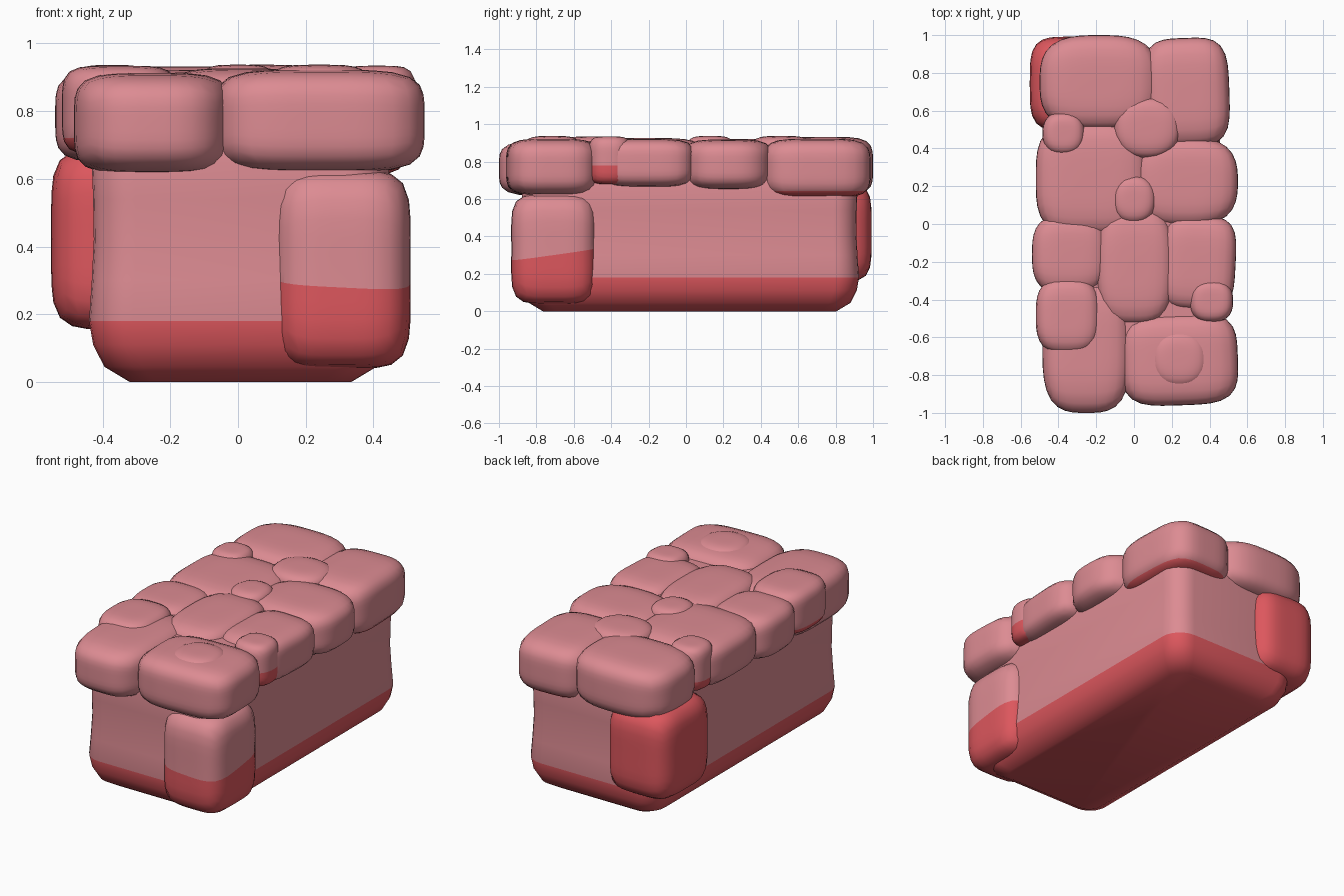
import bpy, bmesh, math
from mathutils import Vector

cube = bpy.data.objects.get("Cube")
if cube:
    bpy.data.objects.remove(cube)


def material(name, rgb):
    m = bpy.data.materials.new(name)
    m.use_nodes = True
    m.diffuse_color = (*rgb, 1)
    m.node_tree.nodes["Principled BSDF"].inputs["Base Color"].default_value = (*rgb, 1)
    return m


MATS = [material("dusty pink", (0.72, 0.26, 0.29)), material("warm red", (0.72, 0.095, 0.11))]


def finish(name, bm, level, slope=(0, 0), angle=70):
    """Split the mesh at a (tilted) height and paint the part below red."""
    normal = Vector((-slope[0], -slope[1], 1)).normalized()
    origin = Vector((0, 0, level))
    bmesh.ops.bisect_plane(bm, geom=bm.verts[:] + bm.edges[:] + bm.faces[:],
                           plane_co=origin, plane_no=normal, dist=0.0005)
    bmesh.ops.recalc_face_normals(bm, faces=bm.faces[:])
    for f in bm.faces:
        f.material_index = int((f.calc_center_median() - origin).dot(normal) < 0)
    mesh = bpy.data.meshes.new(name)
    bm.to_mesh(mesh)
    bm.free()
    for m in MATS:
        mesh.materials.append(m)
    obj = bpy.data.objects.new(name, mesh)
    bpy.context.collection.objects.link(obj)
    bpy.ops.object.select_all(action='DESELECT')
    obj.select_set(True)
    bpy.context.view_layer.objects.active = obj
    bpy.ops.object.shade_smooth_by_angle(angle=math.radians(angle))


def stone(name, xs, ys, zs, plan=3.2, side=4.5, red=0, slope=(0, 0), waist=0, turn=0):
    """Pillow-shaped block filling the ranges; plan and side set how square it is."""
    bm = bmesh.new()
    bmesh.ops.create_cube(bm, size=2)
    bmesh.ops.subdivide_edges(bm, edges=bm.edges[:], cuts=9, use_grid_fill=True)
    lo, hi = (Vector(v) for v in zip(xs, ys, zs))
    mid, half = (lo + hi) / 2, (hi - lo) / 2
    c, s = math.cos(math.radians(turn)), math.sin(math.radians(turn))
    for v in bm.verts:
        p = Vector([math.tan(a * math.pi / 4) for a in v.co])
        flat = (abs(p.x) ** plan + abs(p.y) ** plan) ** (side / plan)
        p /= (flat + abs(p.z) ** side) ** (1 / side)
        pinch = 1 - waist * (1 - p.z * p.z)
        x, y = p.x * half.x * pinch, p.y * half.y * pinch
        v.co = mid + Vector((x * c - y * s, x * s + y * c, p.z * half.z))
    finish(name, bm, red, slope)


def rounded_rect(x0, x1, y0, y1, r, steps=6):
    pts = []
    for k, (x, y) in enumerate(((x1 - r, y1 - r), (x0 + r, y1 - r),
                                (x0 + r, y0 + r), (x1 - r, y0 + r))):
        for i in range(steps + 1):
            a = math.pi / 2 * (k + i / steps)
            pts.append((x + r * math.cos(a), y + r * math.sin(a)))
    return pts


# Wall body: stacked rounded rectangles as (height, inset)
bm = bmesh.new()
rings = []
for z, d in ((0, 0.12), (0.045, 0.045), (0.11, 0.012), (0.18, 0), (0.3, 0.008),
             (0.42, 0.014), (0.54, 0.012), (0.65, 0.008), (0.78, 0.03), (0.88, 0.08)):
    outline = rounded_rect(-0.44 + d, 0.455 - d, -0.885 + d, 0.925 - d, 0.13 - d * 0.4)
    rings.append([bm.verts.new((x, y, z)) for x, y in outline])
for a, b in zip(rings, rings[1:]):
    for i in range(len(a)):
        j = (i + 1) % len(a)
        bm.faces.new((a[i], a[j], b[j], b[i]))
bm.faces.new(rings[0][::-1])
bm.faces.new(rings[-1])
finish("wall_body", bm, 0.18, angle=35)

# Corner blocks on the sides
stone("front_corner_block", (0.10, 0.515), (-0.94, -0.475), (0.04, 0.625), 4, 5,
      red=0.425, slope=(-0.05, 0.14), waist=0.025)
stone("back_corner_block", (-0.555, -0.12), (0.49, 0.995), (0.155, 0.69), 4, 5, red=2, waist=0.015)

# Large cap stones
stone("cap_back_right", (-0.50, 0.13), (0.50, 1.0), (0.62, 0.932), 3)
stone("cap_back_left", (0.05, 0.505), (0.41, 0.985), (0.605, 0.922), 3.8, red=0.642, turn=2)
stone("cap_middle_right", (-0.52, 0.07), (-0.06, 0.54), (0.65, 0.922), 3.4)
stone("cap_middle_left", (0.0, 0.55), (-0.01, 0.46), (0.65, 0.918), 2.8)
stone("cap_side_right", (-0.54, -0.14), (-0.37, 0.05), (0.65, 0.916), 3)
stone("cap_centre", (-0.20, 0.21), (-0.53, 0.09), (0.68, 0.926), 3)
stone("cap_side_left", (0.14, 0.538), (-0.455, 0.045), (0.665, 0.92), 3.8, turn=-3)
stone("cap_front_right", (-0.485, -0.02), (-1.0, -0.30), (0.615, 0.912), 3.2)
stone("cap_front_left", (-0.07, 0.55), (-0.96, -0.475), (0.62, 0.922), 3.8, turn=2)

# Small filler stones along the edges
stone("filler_right", (-0.52, -0.18), (-0.685, -0.285), (0.67, 0.934), 3, 5, red=0.72)
stone("filler_left", (0.295, 0.525), (-0.52, -0.295), (0.68, 0.934), 2.5, 5, red=0.78)
stone("filler_back_right", (-0.485, -0.26), (0.365, 0.595), (0.67, 0.936), 2.4, 5, red=0.74)

# Flat pebbles set into the top
for name, x, y, rx, ry in (("pebble_back", 0.07, 0.51, 0.175, 0.16),
                           ("pebble_middle", 0.0, 0.13, 0.115, 0.125),
                           ("pebble_front", 0.24, -0.715, 0.15, 0.15)):
    stone(name, (x - rx, x + rx), (y - ry, y + ry), (0.76, 0.937), 2.3, 4)
